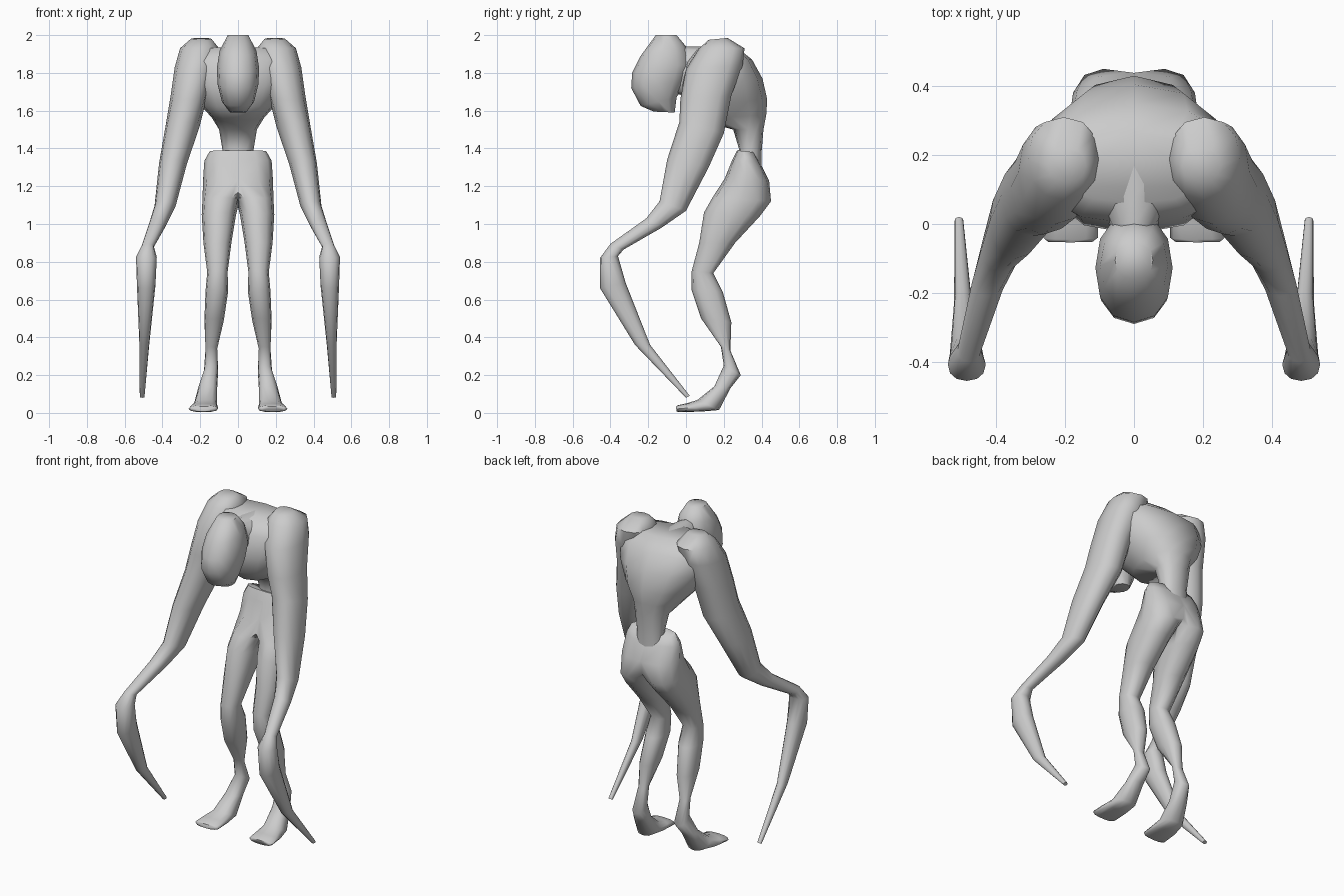
import bpy, bmesh, math
from mathutils import Vector

SIDES = 12


def loft(name, rings, mirror=False, power=0.9):
    """Skin rings given as (front y, front z, back y, back z, inner x, outer x)."""
    bm = bmesh.new()
    loops = []
    for yf, zf, yb, zb, xi, xo in rings:
        centre = Vector(((xi + xo) / 2, (yf + yb) / 2, (zf + zb) / 2))
        side = Vector(((xo - xi) / 2, 0, 0))
        depth = Vector((0, (yb - yf) / 2, (zb - zf) / 2))
        loop = []
        for i in range(SIDES):
            a = 2 * math.pi * i / SIDES
            c, s = math.cos(a), math.sin(a)
            c = math.copysign(abs(c) ** power, c)
            s = math.copysign(abs(s) ** power, s)
            loop.append(bm.verts.new(centre + side * c + depth * s))
        loops.append(loop)
    for a, b in zip(loops, loops[1:]):
        for i in range(SIDES):
            j = (i + 1) % SIDES
            bm.faces.new((a[i], a[j], b[j], b[i]))
    bm.faces.new(loops[0])
    bm.faces.new(loops[-1])
    bmesh.ops.recalc_face_normals(bm, faces=bm.faces)
    if mirror:
        bmesh.ops.bisect_plane(bm, geom=bm.verts[:] + bm.edges[:] + bm.faces[:],
                               plane_co=(0, 0, 0), plane_no=(1, 0, 0), clear_inner=True)
    mesh = bpy.data.meshes.new(name)
    bm.to_mesh(mesh)
    bm.free()
    obj = bpy.data.objects.new(name, mesh)
    bpy.context.collection.objects.link(obj)
    if mirror:
        obj.modifiers.new("mirror", 'MIRROR')
    bpy.ops.object.select_all(action='DESELECT')
    obj.select_set(True)
    bpy.context.view_layer.objects.active = obj
    bpy.ops.object.shade_smooth_by_angle(angle=math.radians(60))
    return obj


# hunched torso, waist to upper back
loft("torso", [
    (.27, 1.30, .40, 1.28, -.09, .09),
    (.28, 1.40, .40, 1.38, -.082, .082),
    (.25, 1.50, .41, 1.50, -.10, .10),
    (.06, 1.55, .425, 1.58, -.14, .14),
    (-.01, 1.62, .43, 1.66, -.21, .21),
    (-.03, 1.73, .405, 1.77, -.27, .27),
    (.00, 1.86, .35, 1.87, -.29, .29),
    (.06, 1.93, .27, 1.935, -.22, .22),
])

# neck, running forward from the chest
loft("neck", [
    (-.10, 1.93, -.10, 1.70, -.065, .065),
    (.00, 1.94, -.01, 1.68, -.07, .07),
    (.08, 1.94, .06, 1.63, -.11, .11),
    (.20, 1.93, .20, 1.60, -.19, .19),
])

# egg-shaped faceless head
loft("head", [
    (-.16, 2.00, -.05, 2.00, -.055, .055),
    (-.24, 1.89, .00, 1.94, -.098, .098),
    (-.285, 1.80, .03, 1.85, -.112, .112),
    (-.29, 1.72, .00, 1.76, -.108, .108),
    (-.24, 1.625, -.05, 1.67, -.085, .085),
    (-.17, 1.595, -.06, 1.59, -.045, .045),
])

# long arms ending in blades
loft("arms", [
    (.12, 1.975, .22, 1.985, .14, .25),
    (.07, 1.93, .31, 1.93, .10, .307),
    (.00, 1.82, .30, 1.84, .12, .335),
    (-.03, 1.66, .24, 1.68, .165, .358),
    (-.035, 1.54, .20, 1.48, .205, .385),
    (-.10, 1.34, .12, 1.30, .27, .418),
    (-.14, 1.12, .00, 1.07, .33, .442),
    (-.21, 1.03, -.13, .98, .375, .47),
    (-.40, .895, -.33, .865, .445, .512),
    (-.455, .82, -.36, .83, .43, .54),
    (-.455, .66, -.32, .69, .437, .535),
    (-.27, .36, -.19, .36, .47, .522),
    (.00, .08, .02, .09, .495, .52),
], mirror=True)

# pelvis, legs and feet
loft("legs", [
    (.27, 1.39, .36, 1.38, -.15, .15),
    (.245, 1.34, .39, 1.33, -.178, .178),
    (.205, 1.24, .44, 1.23, -.16, .185),
    (.14, 1.14, .45, 1.12, -.01, .188),
    (.095, 1.06, .39, 1.04, .01, .192),
    (.07, .90, .26, .90, .035, .183),
    (.03, .75, .145, .74, .055, .163),
    (.03, .65, .195, .64, .052, .172),
    (.08, .50, .24, .48, .075, .178),
    (.185, .35, .235, .33, .11, .172),
    (.20, .25, .29, .20, .105, .18),
    (.15, .14, .235, .13, .11, .21),
    (.06, .068, .175, .015, .11, .235),
    (.00, .05, .08, .007, .105, .255),
    (-.045, .04, -.035, .004, .105, .262),
    (-.053, .034, -.05, .007, .12, .25),
], mirror=True, power=0.85)
